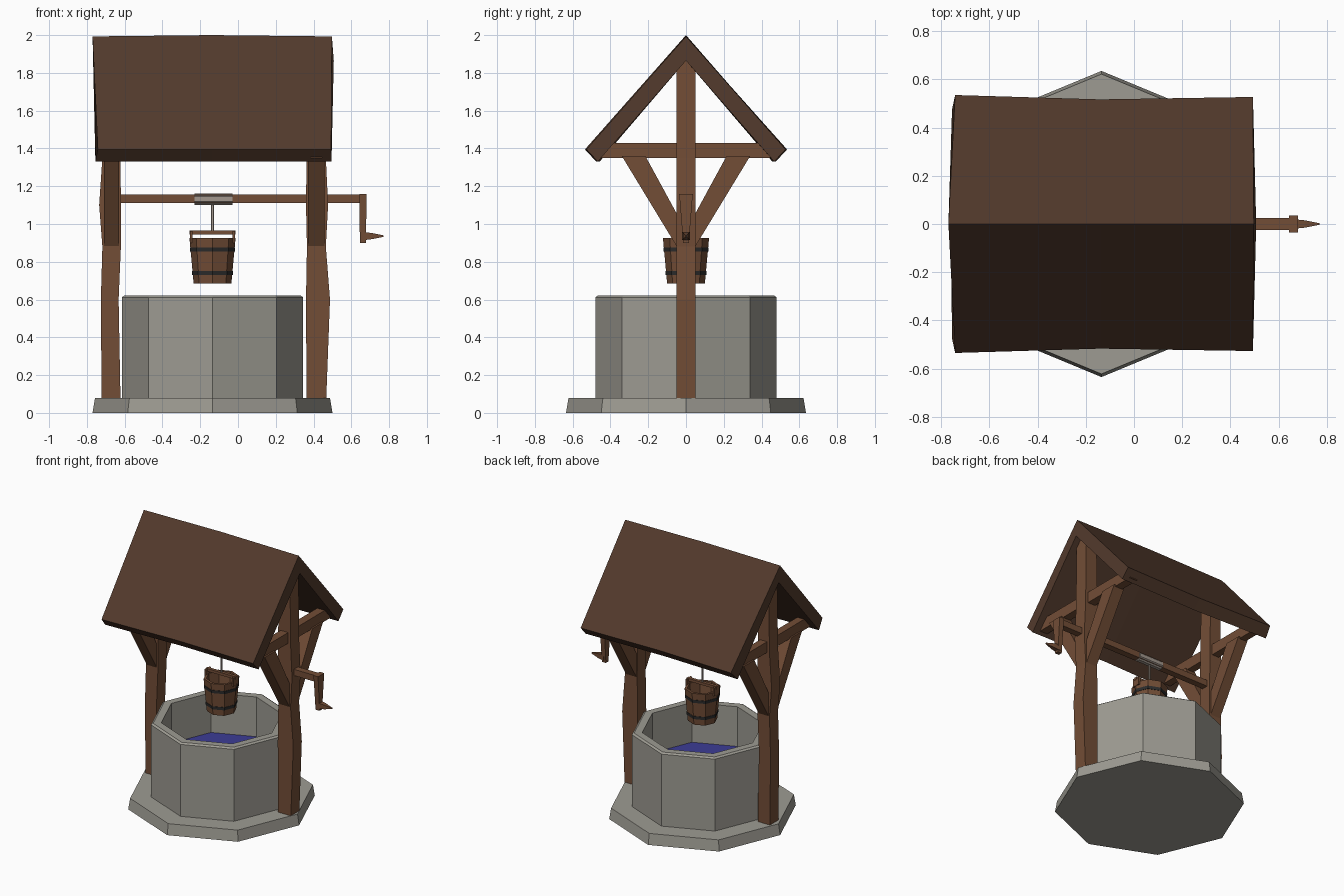
import bpy, bmesh
from math import cos, sin, pi, radians
from mathutils import Vector

if "Cube" in bpy.data.objects:
    bpy.data.objects.remove(bpy.data.objects["Cube"])

CX = -0.135  # axis of the well


def material(name, rgb):
    m = bpy.data.materials.new(name)
    m.diffuse_color = (*rgb, 1)
    m.use_nodes = True
    m.node_tree.nodes["Principled BSDF"].inputs["Base Color"].default_value = m.diffuse_color
    return m


WOOD = material("wood", (0.17, 0.075, 0.037))
ROOF = material("dark_wood", (0.085, 0.042, 0.025))
STONE = material("stone", (0.34, 0.33, 0.29))
IRON = material("iron", (0.025, 0.025, 0.025))
ROPE = material("rope", (0.36, 0.31, 0.27))
WATER = material("water", (0.045, 0.045, 0.3))


def loft(name, rings, mat, closed=False):
    """Skin equal-sized rings; cap the ends, or join last ring to first."""
    bm = bmesh.new()
    vs = [[bm.verts.new(p) for p in r] for r in rings]
    n = len(rings[0])
    pairs = list(zip(vs, vs[1:])) + ([(vs[-1], vs[0])] if closed else [])
    for a, b in pairs:
        for i in range(n):
            j = (i + 1) % n
            bm.faces.new((a[i], a[j], b[j], b[i]))
    if not closed:
        bm.faces.new(vs[0])
        bm.faces.new(vs[-1])
    bmesh.ops.recalc_face_normals(bm, faces=bm.faces)
    me = bpy.data.meshes.new(name)
    bm.to_mesh(me)
    bm.free()
    me.materials.append(mat)
    ob = bpy.data.objects.new(name, me)
    bpy.context.collection.objects.link(ob)
    return ob


def ring(r, z, n=8, x=CX):
    return [(x + r * cos(2 * pi * i / n), r * sin(2 * pi * i / n), z) for i in range(n)]


def turned(name, profile, mat, closed=False, n=8):
    return loft(name, [ring(r, z, n) for r, z in profile], mat, closed)


def rect_z(x0, x1, hy, z):
    return [(x0, -hy, z), (x1, -hy, z), (x1, hy, z), (x0, hy, z)]


def rect_x(x, hy, hz, z):
    return [(x, -hy, z - hz), (x, hy, z - hz), (x, hy, z + hz), (x, -hy, z + hz)]


def prism_x(name, yz, x0, x1, mat):
    return loft(name, [[(x, y, z) for y, z in yz] for x in (x0, x1)], mat)


# stone base, hollow well wall and water
turned("stone_base", [(0.635, 0), (0.622, 0.08)], STONE)
turned("well_wall", [(0.48, 0.07), (0.48, 0.612), (0.465, 0.622), (0.41, 0.622), (0.405, 0.07)],
       STONE, closed=True)
turned("water", [(0.407, 0.3), (0.407, 0.33)], WATER)

# slightly crooked posts, each with a cross beam and two braces
posts = {
    "left": [(-0.722, -0.622, 0.07), (-0.726, -0.632, 0.6), (-0.718, -0.62, 0.88),
             (-0.735, -0.62, 1.1), (-0.718, -0.622, 1.35), (-0.71, -0.63, 1.88)],
    "right": [(0.363, 0.467, 0.07), (0.36, 0.487, 0.6), (0.365, 0.465, 0.88),
              (0.36, 0.477, 1.1), (0.363, 0.465, 1.35), (0.37, 0.46, 1.88)],
}
for side, sections in posts.items():
    loft(side + "_post", [rect_z(a, b, 0.05, z) for a, b, z in sections], WOOD)
    x0, x1 = sections[4][0] + 0.008, sections[4][1] - 0.008
    prism_x(side + "_cross_beam", [(-0.49, 1.35), (0.49, 1.35), (0.47, 1.43), (-0.47, 1.43)],
            x0 + 0.012, x1 - 0.012, WOOD)
    for s, end in ((-1, "front"), (1, "back")):
        prism_x(f"{side}_{end}_brace",
                [(s * 0.03, 0.85), (s * 0.34, 1.36), (s * 0.215, 1.36), (s * 0.03, 1.02)],
                x0, x1, WOOD)

# gabled roof slab, narrowing slightly in the middle
def roof_section(xr, xe, xi, ridge, eave):
    return [(xr, 0, ridge), (xe, eave, 1.395), (xi, eave - 0.06, 1.33), (xr + 0.01, 0, 1.865),
            (xi, -eave + 0.06, 1.33), (xe, -eave, 1.395)]


loft("roof", [roof_section(-0.77, -0.742, -0.755, 1.993, 0.535),
              roof_section(-0.14, -0.14, -0.14, 2.0, 0.517),
              roof_section(0.497, 0.493, 0.495, 1.993, 0.527)], ROOF)

# axle, spool and crank
loft("axle", [rect_x(x, 0.024, 0.023, 1.133) for x in (-0.64, 0.66)], WOOD)
loft("rope_spool", [[(x, 0.033 * cos(k * pi / 4 + pi / 8), 1.132 + 0.033 * sin(k * pi / 4 + pi / 8))
                     for k in range(8)] for x in (-0.23, -0.03)], ROPE)
loft("crank_arm", [rect_z(0.645, 0.678, 0.015, 0.9), rect_z(0.643, 0.68, 0.036, 1.16)], WOOD)
loft("crank_handle", [rect_x(0.66, 0.02, 0.022, 0.936), rect_x(0.71, 0.015, 0.016, 0.936),
                      rect_x(0.77, 0.003, 0.004, 0.936)], WOOD)
turned("rope", [(0.008, 0.95), (0.008, 1.11)], ROPE, n=6)

# bucket: tapered staves, floor, iron hoops and handle
turned("bucket_wall", [(0.1, 0.685), (0.122, 0.925), (0.104, 0.925), (0.083, 0.685)],
       WOOD, closed=True)
turned("bucket_floor", [(0.09, 0.69), (0.09, 0.71)], WOOD)
for name, z in (("lower_hoop", 0.74), ("upper_hoop", 0.865)):
    r = 0.1 + (z - 0.685) * 0.0917
    turned(name, [(r + 0.002, z - 0.011), (r + 0.004, z + 0.011),
                  (r - 0.008, z + 0.011), (r - 0.008, z - 0.011)], IRON, closed=True)
for s, side in ((-1, "left"), (1, "right")):
    loft(f"bucket_{side}_ear", [rect_z(CX + s * 0.105, CX + s * 0.12, 0.03, z)
                                for z in (0.9, 0.962)], WOOD)
loft("bucket_handle", [rect_x(x, 0.012, 0.01, 0.955) for x in (CX - 0.122, CX + 0.122)], WOOD)
